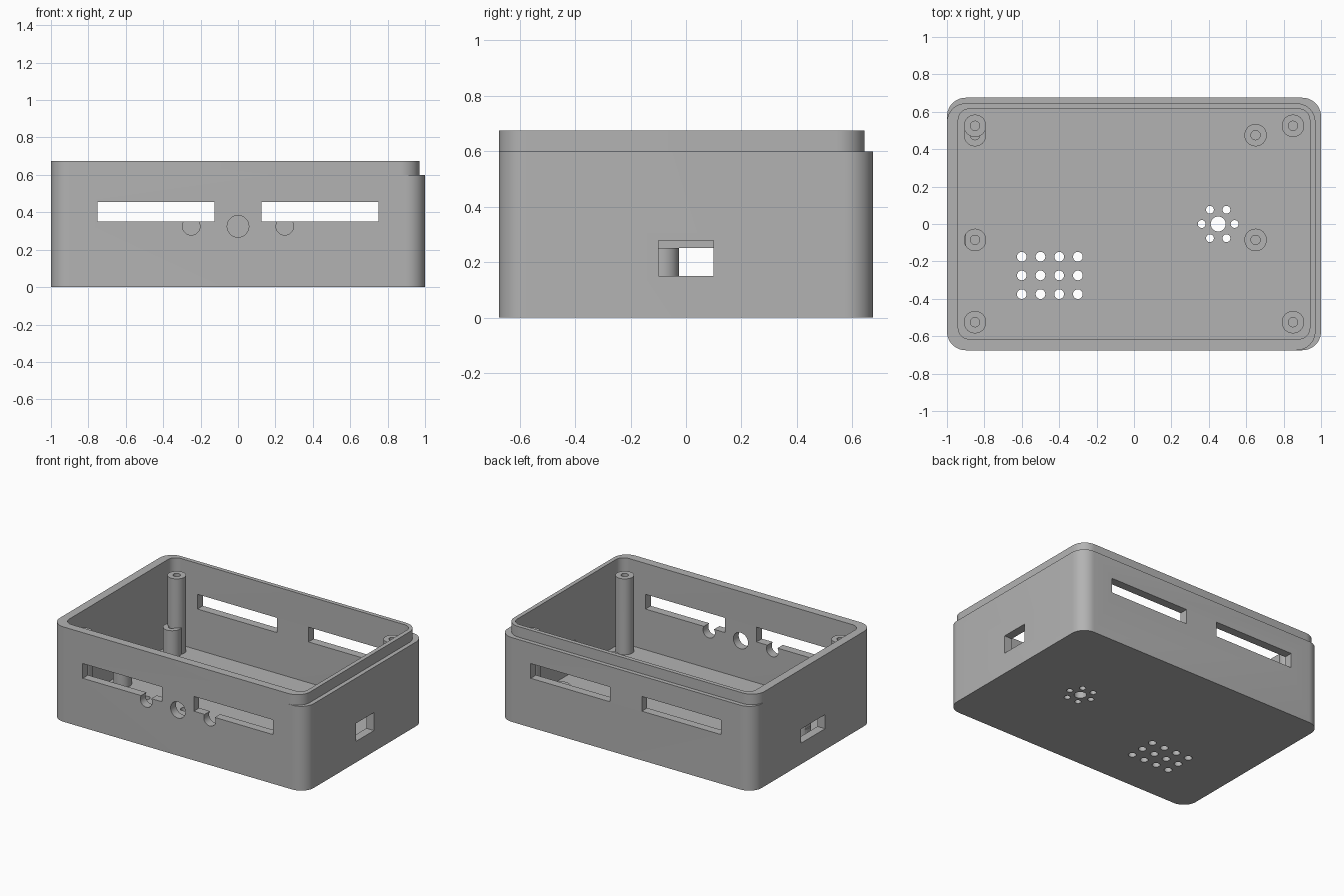
import bpy
import bmesh
import math
from mathutils import Matrix, Vector

cube = bpy.data.objects.get("Cube")
if cube:
    bpy.data.objects.remove(cube, do_unlink=True)

plastic = bpy.data.materials.new("grey plastic")
plastic.use_nodes = True
GREY = (0.45, 0.45, 0.45, 1)
plastic.diffuse_color = GREY
plastic.node_tree.nodes["Principled BSDF"].inputs["Base Color"].default_value = GREY


def finish(name, bm):
    bmesh.ops.recalc_face_normals(bm, faces=bm.faces)
    mesh = bpy.data.meshes.new(name)
    bm.to_mesh(mesh)
    bm.free()
    mesh.materials.append(plastic)
    obj = bpy.data.objects.new(name, mesh)
    bpy.context.collection.objects.link(obj)
    return obj


def rounded_block(name, x0, x1, y0, y1, z0, z1, radius, steps=10):
    """Upright block with rounded vertical edges."""
    bm = bmesh.new()
    centres = [(x1 - radius, y1 - radius), (x0 + radius, y1 - radius),
               (x0 + radius, y0 + radius), (x1 - radius, y0 + radius)]
    verts = []
    for corner, (cx, cy) in enumerate(centres):
        for i in range(steps + 1):
            a = math.pi / 2 * (corner + i / steps)
            verts.append(bm.verts.new((cx + radius * math.cos(a),
                                       cy + radius * math.sin(a), z0)))
    base = bm.faces.new(verts)
    top = bmesh.ops.extrude_face_region(bm, geom=[base], use_keep_orig=True)
    moved = [g for g in top["geom"] if isinstance(g, bmesh.types.BMVert)]
    bmesh.ops.translate(bm, verts=moved, vec=(0, 0, z1 - z0))
    return finish(name, bm)


def box(name, x0, x1, y0, y1, z0, z1):
    bm = bmesh.new()
    size = Matrix.Diagonal((x1 - x0, y1 - y0, z1 - z0, 1))
    centre = Matrix.Translation(((x0 + x1) / 2, (y0 + y1) / 2, (z0 + z1) / 2))
    bmesh.ops.create_cube(bm, size=1, matrix=centre @ size)
    return finish(name, bm)


def rod(name, start, end, radius, sides=32):
    bm = bmesh.new()
    start, end = Vector(start), Vector(end)
    axis = end - start
    turn = axis.to_track_quat("Z", "Y").to_matrix().to_4x4()
    bmesh.ops.create_cone(bm, cap_ends=True, segments=sides, radius1=radius,
                          radius2=radius, depth=axis.length,
                          matrix=Matrix.Translation((start + end) / 2) @ turn)
    return finish(name, bm)


def combine(target, tool, operation="DIFFERENCE"):
    """Apply a boolean and discard the tool."""
    mod = target.modifiers.new("cut", "BOOLEAN")
    mod.operation = operation
    mod.solver = "EXACT"
    mod.object = tool
    bpy.context.view_layer.objects.active = target
    bpy.ops.object.modifier_apply(modifier=mod.name)
    bpy.data.objects.remove(tool, do_unlink=True)


# Tub with a stepped lip that is flush at the front and on one side
case = rounded_block("enclosure_case", -1, 1, -0.675, 0.675, 0, 0.6, 0.1)
lip = rounded_block("lip", -1, 0.97, -0.675, 0.645, 0.6, 0.675, 0.1)
combine(case, lip, "UNION")
cavity = rounded_block("cavity", -0.94, 0.94, -0.615, 0.615, 0.06, 0.8, 0.06)
combine(case, cavity)

# Short board posts and tall screw posts, each with a pilot hole
short_posts = [(x, y, 0.25) for x in (-0.85, 0.65) for y in (-0.085, 0.475)]
tall_posts = [(x, y, 0.6) for x in (-0.85, 0.85) for y in (-0.525, 0.525)]
for x, y, top in short_posts + tall_posts:
    combine(case, rod("post", (x, y, 0.03), (x, y, top), 0.06), "UNION")
    combine(case, rod("pilot", (x, y, 0.08), (x, y, top + 0.02), 0.025, 20))

# Long slots in the front and back walls
for y in (-0.645, 0.645):
    for x in (-0.4375, 0.4375):
        combine(case, box("slot", x - 0.3125, x + 0.3125,
                          y - 0.06, y + 0.06, 0.35, 0.455))

# Round holes in the front wall
for x, radius in ((-0.25, 0.047), (0, 0.058), (0.25, 0.047)):
    combine(case, rod("front_hole", (x, -0.72, 0.325), (x, -0.58, 0.325), radius))

# Connector openings in the two end walls
combine(case, box("socket", 0.9, 1.1, -0.1, 0.1, 0.15, 0.278))
combine(case, box("socket", -1.1, -0.9, -0.135, 0.135, 0.15, 0.25))

# Vent grid and sounder pattern in the floor
floor_holes = [(-0.6 + 0.1 * i, -0.175 - 0.1 * j, 0.026)
               for i in range(4) for j in range(3)]
floor_holes.append((0.45, 0, 0.04))
for k in range(6):
    a = math.pi / 3 * k
    floor_holes.append((0.45 + 0.088 * math.cos(a), 0.088 * math.sin(a), 0.021))
for x, y, radius in floor_holes:
    combine(case, rod("floor_hole", (x, y, -0.05), (x, y, 0.1), radius, 24))

# Smooth curved walls, crisp edges
bpy.ops.object.select_all(action="DESELECT")
case.select_set(True)
bpy.context.view_layer.objects.active = case
bpy.ops.object.shade_smooth_by_angle(angle=math.radians(30))
